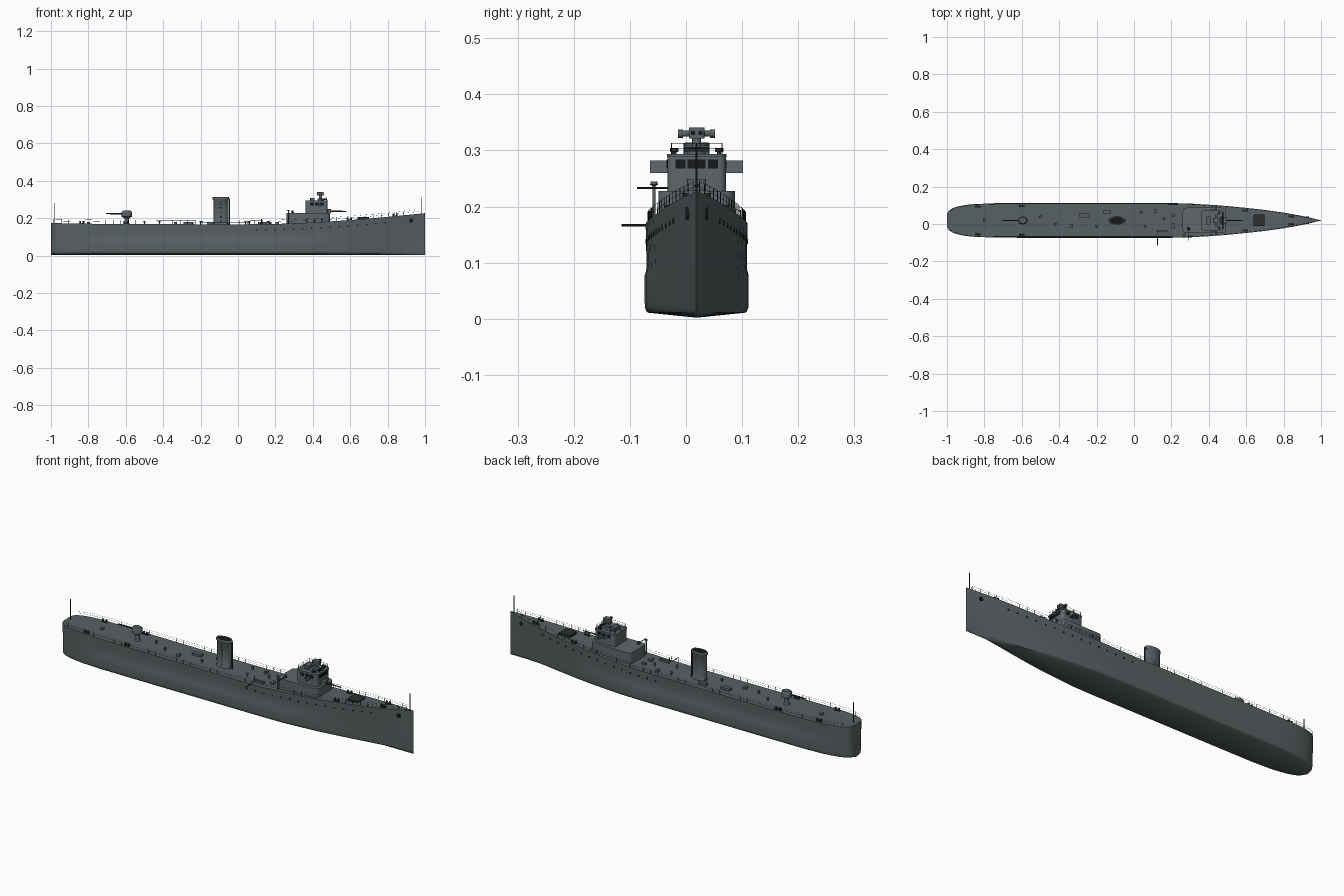
import bpy, bmesh, math
from mathutils import Vector, Matrix

cube = bpy.data.objects.get("Cube")
if cube:
    bpy.data.objects.remove(cube, do_unlink=True)

CY = 0.019  # ship centreline; all y values below are relative to it


def material(name, rgb):
    m = bpy.data.materials.new(name)
    m.use_nodes = True
    m.diffuse_color = (*rgb, 1)
    m.node_tree.nodes["Principled BSDF"].inputs["Base Color"].default_value = (*rgb, 1)
    return m


GREY = material("hull grey", (0.1, 0.12, 0.125))
PALE = material("upperworks grey", (0.115, 0.135, 0.145))
DARK = material("dark grey", (0.025, 0.028, 0.03))
BLACK = material("black glass", (0.008, 0.009, 0.01))


def finish(name, bm, mat, angle=40):
    bmesh.ops.recalc_face_normals(bm, faces=bm.faces)
    mesh = bpy.data.meshes.new(name)
    bm.to_mesh(mesh)
    bm.free()
    mesh.materials.append(mat)
    ob = bpy.data.objects.new(name, mesh)
    ob.location.y = CY
    bpy.context.collection.objects.link(ob)
    bpy.ops.object.select_all(action="DESELECT")
    ob.select_set(True)
    bpy.context.view_layer.objects.active = ob
    bpy.ops.object.shade_smooth_by_angle(angle=math.radians(angle))
    return ob


def lerp(table, x):
    if x <= table[0][0]:
        return table[0][1]
    for (a, va), (b, vb) in zip(table, table[1:]):
        if x <= b:
            return va + (vb - va) * (x - a) / (b - a)
    return table[-1][1]


def add_tube(bm, a, b, r, n=4, r2=None):
    a, b = Vector(a), Vector(b)
    d = b - a
    rot = d.to_track_quat("Z", "Y").to_matrix().to_4x4()
    bmesh.ops.create_cone(bm, cap_ends=True, segments=n, radius1=r, radius2=r if r2 is None else r2,
                          depth=d.length, matrix=Matrix.Translation((a + b) / 2) @ rot)


def tube(name, a, b, r, mat, n=8, r2=None):
    bm = bmesh.new()
    add_tube(bm, a, b, r, n, r2)
    return finish(name, bm, mat)


def box(name, xs, ys, zs, mat, corner=0.0):
    """Box given by its ranges, with optional rounded vertical corners."""
    bm = bmesh.new()
    bmesh.ops.create_cube(bm, size=1)
    for v in bm.verts:
        for i, r in enumerate((xs, ys, zs)):
            v.co[i] = r[0] + (v.co[i] + 0.5) * (r[1] - r[0])
    if corner:
        upright = [e for e in bm.edges if abs(e.verts[0].co.z - e.verts[1].co.z) > 1e-5]
        bmesh.ops.bevel(bm, geom=upright, offset=corner, segments=4, affect="EDGES", profile=0.5)
    return finish(name, bm, mat)


def turned(name, x, y, profile, mat, n=24, stretch=1.0):
    """Upright turned shape from (radius, z) pairs, stretched along x."""
    bm = bmesh.new()
    rings = [[bm.verts.new((x + r * stretch * math.cos(k * math.tau / n),
                            y + r * math.sin(k * math.tau / n), z)) for k in range(n)]
             for r, z in profile]
    for lo, hi in zip(rings, rings[1:]):
        for k in range(n):
            bm.faces.new((lo[k], lo[(k + 1) % n], hi[(k + 1) % n], hi[k]))
    bm.faces.new(rings[0])
    bm.faces.new(rings[-1])
    return finish(name, bm, mat)


# Hull lines: deck half width, deck height, bottom fullness, side shape
BEAM = [(-1, .035), (-.99, .052), (-.97, .065), (-.94, .075), (-.9, .083), (-.85, .088), (-.75, .091),
        (.2, .091), (.3, .089), (.4, .084), (.5, .077), (.6, .067), (.7, .056), (.8, .042), (.9, .024), (1, .001)]
SHEER = [(-1, .174), (-.7, .169), (0, .167), (.2, .169), (.4, .177), (.6, .19), (.8, .207), (1, .227)]
FULL = [(-1, .9), (-.8, 1), (.3, 1), (.5, .93), (.65, .82), (.8, .55), (.9, .3), (1, 1)]
BULGE = [(.078, .018), (.09, -.03), (.13, -.02), (.165, 0)]
BILGE = [(.011, .94), (.014, .97), (.02, .995), (.03, 1)]
MIDSHIP = [(-.95, 0), (-.6, 1), (.3, 1), (.6, 0)]


def beam(x):
    return lerp(BEAM, x)


def deck(x):
    return lerp(SHEER, x)


def side(x, z):
    t = z / deck(x)
    base = beam(x) * (lerp(FULL, x) * (1 - t) + t)
    return base * lerp(BILGE, z) * (1 + lerp(BULGE, z) * lerp(MIDSHIP, x))


# Hull and deck
bm = bmesh.new()
stations = sorted({p[0] for p in BEAM} | {round(-.7 + .1 * i, 2) for i in range(17)})
rings = []
for x in stations:
    heights = [deck(x), .13, .09, .078, .05, .03, .02, .014, .011]
    half = [(side(x, z), z) for z in heights]
    ring = half + [(0, .002)] + [(-y, z) for y, z in reversed(half)]
    rings.append([bm.verts.new((x, y, z)) for y, z in ring])
for a, b in zip(rings, rings[1:]):
    for k in range(len(a)):
        j = (k + 1) % len(a)
        bm.faces.new((a[k], a[j], b[j], b[k]))
bm.faces.new(rings[0])
bm.faces.new(rings[-1])
finish("hull", bm, GREY, 50)

# Portholes and anchor openings on both sides
bm = bmesh.new()
for s in (-1, 1):
    for i in range(15):
        x = .1 + .049 * i
        z = deck(x) - .031
        y = s * side(x, z)
        add_tube(bm, (x, y - .002 * s, z), (x, y + .0015 * s, z), .0045, 10)
    y = s * side(.925, .188)
    add_tube(bm, (.925, y - .003 * s, .188), (.925, y + .003 * s, .188), .011, 12)
finish("portholes", bm, BLACK)

# Guard rails: posts and two wires round the deck edge
bm = bmesh.new()
posts = [-.985 + .0398 * i for i in range(50)]
for s in (-1, 1):
    feet = [Vector((x, s * max(beam(x) - .004, .001), deck(x))) for x in posts]
    for p in feet:
        add_tube(bm, p, p + Vector((0, 0, .021)), .0007)
    for a, b in zip(feet, feet[1:]):
        for h in (.011, .021):
            up = Vector((0, 0, h))
            add_tube(bm, a + up, b + up, .0004, 3)
finish("guard_rails", bm, DARK)

# Flagstaffs
tube("bow_staff", (.98, 0, .22), (.98, 0, .312), .0018, DARK)
tube("stern_staff", (-.98, 0, .17), (-.98, 0, .28), .0018, DARK)

# Deckhouse and bridge
box("deckhouse", (.26, .492), (-.068, .068), (.165, .228), PALE, .02)
box("bridge", (.362, .478), (-.052, .052), (.227, .292), PALE, .012)
box("bridge_roof", (.36, .481), (-.053, .053), (.288, .294), PALE, .012)
for y0, y1 in ((-.038, -.02), (-.016, .016), (.02, .038)):
    box("front_window", (.476, .4795), (y0, y1), (.268, .284), BLACK)
for s in (-1, 1):
    label = "left" if s > 0 else "right"
    for x in (.385, .412, .439):
        box(label + "_bridge_window", (x, x + .02), sorted((s * .051, s * .0535)), (.268, .284), BLACK)
    box(label + "_wing_screen", (.435, .44), sorted((s * .05, s * .083)), (.26, .282), PALE)
    box(label + "_wing_floor", (.41, .44), sorted((s * .05, s * .06)), (.26, .263), PALE)

# Bridge roof rails
bm = bmesh.new()
corners = [(.366, -.045), (.474, -.045), (.474, .045), (.366, .045)]
for (xa, ya), (xb, yb) in zip(corners, corners[1:] + corners[:1]):
    for h in (.303, .313):
        add_tube(bm, (xa, ya, h), (xb, yb, h), .0006)
    for i in range(4):
        x, y = xa + (xb - xa) * i / 4, ya + (yb - ya) * i / 4
        add_tube(bm, (x, y, .292), (x, y, .313), .0008)
finish("roof_rails", bm, DARK)

# Range finder and roof fittings
turned("director_base", .44, 0, [(.016, .292), (.016, .303), (.008, .306), (.008, .324)], PALE, 16)
box("director_head", (.422, .458), (-.014, .014), (.321, .341), GREY, .005)
tube("range_finder", (.44, -.03, .33), (.44, .03, .33), .0055, GREY, 12)
for s in (-1, 1):
    tube("range_finder_end", (.44, s * .024, .33), (.44, s * .033, .33), .0075, GREY, 12)
    turned("lookout_sight", .455, s * .04, [(.004, .292), (.004, .297), (.008, .298), (.008, .304)], DARK, 10)
    box("director_sight", (.457, .4595), sorted((s * .003, s * .01)), (.328, .335), BLACK)
box("chart_locker", (.385, .41), (-.022, .022), (.292, .309), GREY, .004)
box("roof_instrument", (.462, .472), (-.022, .022), (.298, .306), DARK)


def gun(name, x, z, d, size):
    """Shielded gun whose barrel points along d on the x axis."""
    turned(name + "_pedestal", x, 0, [(.016, z), (.012, z + .01), (.012, z + size)], GREY, 16)
    turned(name + "_shield", x, 0, [(.014, z + size), (.023, z + size + .006), (.023, z + size + .03),
                                    (.017, z + size + .038)], GREY, 8, 1.2)
    tube(name + "_barrel", (x + d * .02, 0, z + size + .022), (x + d * .112, 0, z + size + .022),
         .004, DARK, 10, .0025)


gun("aft_gun", -.595, .168, -1, .034)
box("forward_gun_shield", (.474, .498), (-.017, .017), (.228, .249), GREY, .005)
tube("forward_gun_barrel", (.49, 0, .237), (.58, 0, .237), .0038, DARK, 10, .0025)

# Funnel with cap, dark mouth, steam pipe and ladder
turned("funnel", -.092, 0, [(.022, .165), (.022, .172), (.02, .175), (.02, .297), (.0225, .301), (.0225, .309),
                            (.021, .314), (.018, .314), (.018, .307)], GREY, 32, 2)
turned("funnel_mouth", -.092, 0, [(.018, .306), (.018, .309)], BLACK, 32, 2)
tube("steam_pipe", (-.046, 0, .166), (-.046, 0, .306), .003, DARK)
bm = bmesh.new()
for x in (-.096, -.088):
    add_tube(bm, (x, -.022, .168), (x, -.022, .3), .0007)
for i in range(14):
    z = .175 + .009 * i
    add_tube(bm, (-.096, -.022, z), (-.088, -.022, z), .0006)
finish("funnel_ladder", bm, DARK)

# Fore hatch and deck lockers
box("fore_hatch", (.638, .7), (-.031, .031), (.18, .206), DARK, .006)
lockers = [(-.265, .028, .026, .012), (-.145, .045, .022, .01), (-.335, -.03, .008, .011), (-.8, .004, .008, .01),
           (.115, .05, .007, .01), (.21, -.03, .009, .014), (.15, -.056, .028, .005), (.21, .025, .01, .006)]
for x, y, hx, hy in lockers:
    box("deck_locker", (x - hx, x + hx), (y - hy, y + hy), (.164, .179), GREY, .002)

# Mooring posts in pairs, and ventilators
for x in (-.835, -.6, .595, .84):
    for s in (-1, 1):
        y = s * (beam(x) - .014)
        z = deck(x)
        box("mooring_base", (x - .015, x + .015), (y - .006, y + .006), (z - .004, z + .003), DARK)
        for dx in (-.009, .009):
            turned("mooring_post", x + dx, y, [(.0045, z), (.0045, z + .01), (.0055, z + .013)], DARK, 10)
for x, y in ((.27, -.076), (.04, .045), (.16, .01), (-.2, -.03), (-.5, .02), (-.42, -.02), (.06, -.03)):
    top = .245 if x == .27 else .185
    turned("ventilator", x, y, [(.003, .165), (.003, top - .008), (.007, top - .006), (.006, top)], GREY, 12)

# Side booms
tube("side_boom", (.125, -.058, .167), (.125, -.134, .167), .0022, DARK)
tube("boom_post", (.125, -.06, .165), (.125, -.06, .195), .0022, DARK)
tube("light_gun_barrel", (.292, -.045, .233), (.292, -.106, .233), .0018, DARK)
turned("light_gun_mount", .292, -.045, [(.008, .228), (.005, .238), (.005, .241)], DARK, 10)
